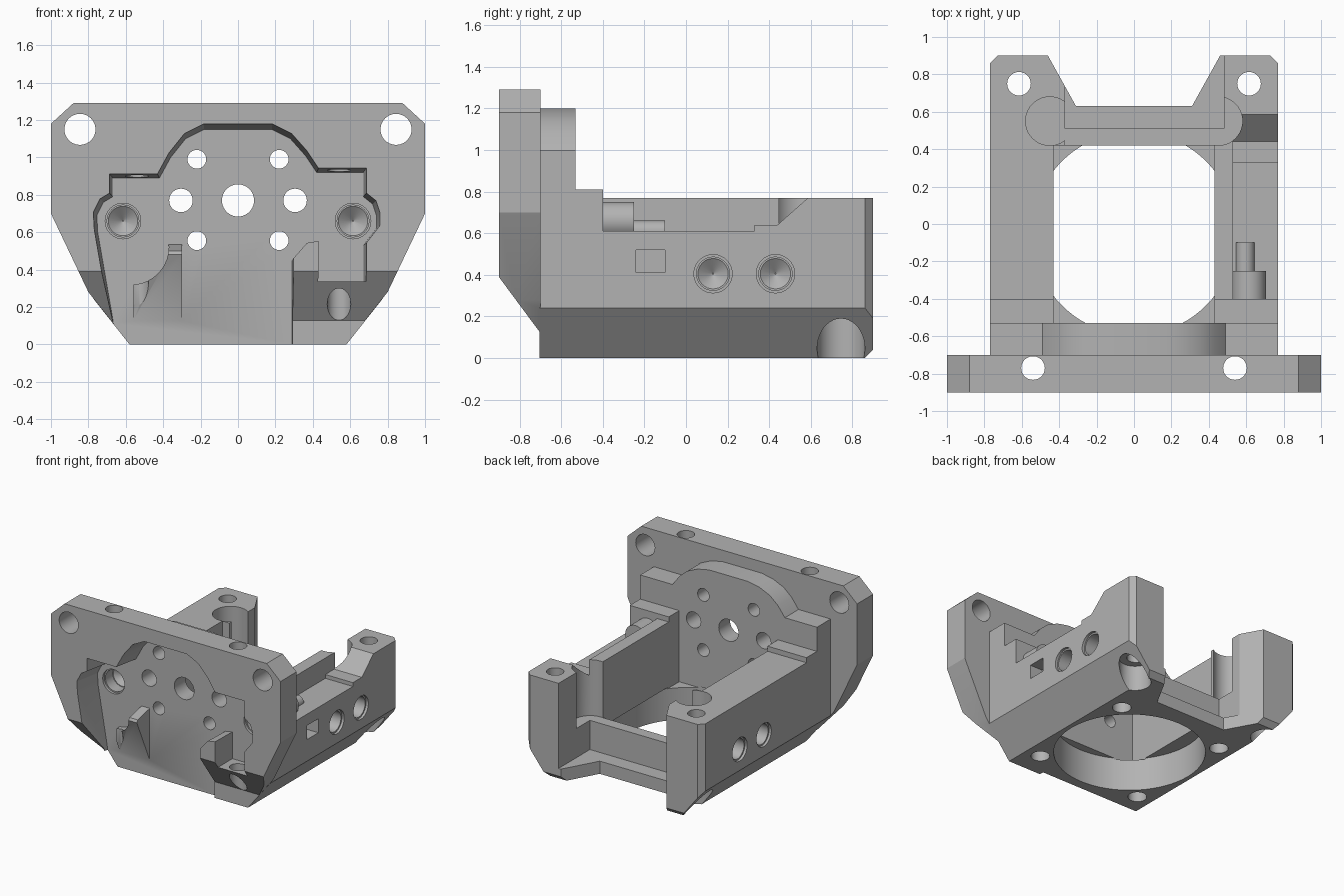
import bpy, bmesh, math

cube = bpy.data.objects.get("Cube")
if cube:
    bpy.data.objects.remove(cube, do_unlink=True)

grey = bpy.data.materials.new("matte grey")
grey.use_nodes = True
tone = (0.45, 0.45, 0.45, 1)
grey.diffuse_color = tone
grey.node_tree.nodes["Principled BSDF"].inputs["Base Color"].default_value = tone


def prism(name, axis, profile, lo, hi, grow=1.0):
    """Extrude a 2D profile along an axis; grow scales the low end."""
    place = {"x": lambda a, b, t: (t, a, b),
             "y": lambda a, b, t: (a, t, b),
             "z": lambda a, b, t: (a, b, t)}[axis]
    bm = bmesh.new()
    low = [bm.verts.new(place(a * grow, b * grow, lo)) for a, b in profile]
    high = [bm.verts.new(place(a, b, hi)) for a, b in profile]
    bm.faces.new(low)
    bm.faces.new(high)
    n = len(profile)
    for i in range(n):
        j = (i + 1) % n
        bm.faces.new((low[i], low[j], high[j], high[i]))
    bmesh.ops.recalc_face_normals(bm, faces=bm.faces)
    mesh = bpy.data.meshes.new(name)
    bm.to_mesh(mesh)
    bm.free()
    mesh.materials.append(grey)
    obj = bpy.data.objects.new(name, mesh)
    bpy.context.collection.objects.link(obj)
    return obj


def box(name, x0, x1, y0, y1, z0, z1):
    return prism(name, "z", [(x0, y0), (x1, y0), (x1, y1), (x0, y1)], z0, z1)


def rod(name, axis, a, b, r, lo, hi, sides=40):
    ring = [(a + r * math.cos(math.tau * i / sides),
             b + r * math.sin(math.tau * i / sides)) for i in range(sides)]
    return prism(name, axis, ring, lo, hi)


def drill_tip(name, axis, a, b, r, base, tip):
    """Cone that ends a blind hole."""
    obj = rod(name, axis, a, b, r, base, tip, 32)
    k = "xyz".index(axis)
    u, v = [i for i in range(3) if i != k]
    for vert in obj.data.vertices:
        if abs(vert.co[k] - tip) < 1e-5:
            vert.co[u] = a + (vert.co[u] - a) * 0.04
            vert.co[v] = b + (vert.co[v] - b) * 0.04
    return obj


def combine(target, tool, operation):
    tool.hide_render = True
    mod = target.modifiers.new(operation, "BOOLEAN")
    mod.operation = operation
    mod.solver = "EXACT"
    mod.object = tool
    bpy.context.view_layer.objects.active = target
    bpy.ops.object.modifier_apply(modifier=mod.name)
    bpy.data.objects.remove(tool, do_unlink=True)


def add(tool):
    combine(body, tool, "UNION")


def cut(tool):
    combine(body, tool, "DIFFERENCE")


def mirrored(half):
    return half + [(-a, b) for a, b in reversed(half)]


# Front mounting plate with its sloped lower edge
body = prism("motor_mount_body", "y",
             mirrored([(0.58, 0), (0.8, 0.28), (1, 0.7), (1, 1.18), (0.88, 1.29)]), -0.9, -0.7)
cut(prism("lower_slope", "x", [(-0.67, 0.08), (-0.67, -0.1), (-1, -0.1), (-1, 0.525)], -1.2, 1.2))

# Domed rear boss and side rails behind the plate
dome = [(0.49, 1.0), (0.43, 1.08), (0.36, 1.14), (0.27, 1.18), (0.17, 1.2)]
add(prism("domed_wall", "y", mirrored([(0.58, 0), (0.77, 0.24), (0.77, 1.0)] + dome), -0.705, -0.53))
add(prism("carriage_block", "y", mirrored([(0.58, 0), (0.77, 0.24), (0.77, 0.77)]), -0.6, 0.9))
for s in (-1, 1):
    a, b = sorted((s * 0.43, s * 0.77))
    add(box("rail_step", a, b, -0.56, -0.40, 0.5, 0.81))

# Front recess, open at the bottom
cut(prism("front_recess", "y", [
    (-0.64, -0.1), (-0.67, 0.14), (-0.75, 0.6), (-0.755, 0.69), (-0.72, 0.76), (-0.67, 0.79),
    (-0.67, 0.89), (-0.42, 0.89), (-0.36, 1.0), (-0.28, 1.1), (-0.18, 1.15), (0.18, 1.15),
    (0.28, 1.1), (0.36, 1.01), (0.42, 0.92), (0.67, 0.92), (0.67, 0.79), (0.72, 0.75),
    (0.74, 0.69), (0.74, 0.62), (0.67, 0.53), (0.67, 0.33), (0.42, 0.33), (0.42, 0.54),
    (0.36, 0.53), (0.29, 0.45), (0.29, -0.1)], -0.95, -0.67, 1.03))

# Wedge standing in the recess, hollowed on one side
wedge = prism("recess_wedge", "x", [(-0.64, 0.06), (-0.83, 0.48), (-0.82, 0.5), (-0.64, 0.54)], -0.56, -0.30)
combine(wedge, rod("wedge_hollow", "y", -0.57, 0.52, 0.2, -1, -0.67), "DIFFERENCE")
add(wedge)

# Motor pocket, round floor opening and rear gap
cut(box("pocket", -0.43, 0.43, -0.53, 0.42, 0.25, 0.95))
cut(rod("floor_opening", "z", 0, -0.05, 0.545, -0.1, 0.26, 80))
cut(box("rear_mouth", -0.37, 0.43, 0.4, 1, 0.33, 0.95))
cut(box("rear_gap", -0.37, 0.48, 0.51, 1, 0.1, 0.95))
cut(prism("rear_notch", "z", mirrored([(0.31, 0.63), (0.46, 0.9), (0.46, 1)]), -0.1, 1))

# Lowered outer rail with a ramp up to the rear post
cut(prism("rail_relief", "x", [(-0.40, 0.61), (0.33, 0.61), (0.33, 0.64), (0.44, 0.64),
                               (0.62, 0.80), (0.62, 0.95), (-0.40, 0.95)], 0.53, 0.9))
add(rod("pin_sleeve", "y", 0.615, 0.66, 0.09, -0.45, -0.25))
add(rod("pin_tip", "y", 0.595, 0.61, 0.05, -0.3, -0.10))

for s in (-1, 1):
    # Rear post corners, round notches and screw bores
    cut(prism("post_corner", "z", [(s * 0.73, 0.9), (s * 0.77, 0.86), (s * 0.9, 0.86), (s * 0.9, 1), (s * 0.73, 1)], -0.1, 1))
    cut(rod("post_notch", "z", s * 0.45, 0.55, 0.13, 0.33, 1))
    cut(rod("post_bore", "z", s * 0.615, 0.75, 0.063, -0.1, 1))
    cut(rod("post_counterbore", "z", s * 0.615, 0.745, 0.115, -0.1, 0.2))
    # Plate holes: vertical bores and corner mounts
    cut(rod("plate_bore", "z", s * 0.54, -0.77, 0.063, -0.1, 1.4))
    cut(rod("corner_mount", "y", s * 0.845, 1.15, 0.083, -1, -0.6))
    # Blind conical holes in front
    cut(rod("front_blind_rim", "y", s * 0.615, 0.66, 0.095, -0.95, -0.65))
    cut(rod("front_blind", "y", s * 0.615, 0.66, 0.085, -0.95, -0.56, 32))
    cut(drill_tip("front_blind_tip", "y", s * 0.615, 0.66, 0.085, -0.565, -0.5))
    # Blind conical holes in the sides
    for y in (0.13, 0.43):
        cut(rod("side_rim", "x", y, 0.405, 0.092, *sorted((s * 0.75, s * 0.9))))
        cut(rod("side_blind", "x", y, 0.405, 0.08, *sorted((s * 0.65, s * 0.9)), 32))
        cut(drill_tip("side_blind_tip", "x", y, 0.405, 0.08, s * 0.655, s * 0.6))
    # Screw holes: motor face and underside
    for x, z in ((0.22, 0.99), (0.305, 0.77), (0.22, 0.555)):
        cut(rod("face_hole", "y", s * x, z, 0.063 if x > 0.3 else 0.05, -1, -0.4, 28))
    for t in (-1, 1):
        cut(rod("floor_hole", "z", s * 0.455, -0.05 + t * 0.455, 0.068, -0.1, 0.12, 28))

cut(rod("shaft_hole", "y", 0, 0.77, 0.086, -1, -0.4))
cut(box("side_window", 0.66, 0.9, -0.24, -0.10, 0.41, 0.52))
cut(prism("rear_foot_slope", "x", [(0.86, 0), (0.9, 0.04), (1, 0.14), (1, -0.1), (0.76, -0.1)], -1, 1))

# Smooth bores, keep hard edges sharp
bpy.ops.object.select_all(action="DESELECT")
body.select_set(True)
bpy.context.view_layer.objects.active = body
bpy.ops.object.shade_smooth_by_angle(angle=math.radians(25))
